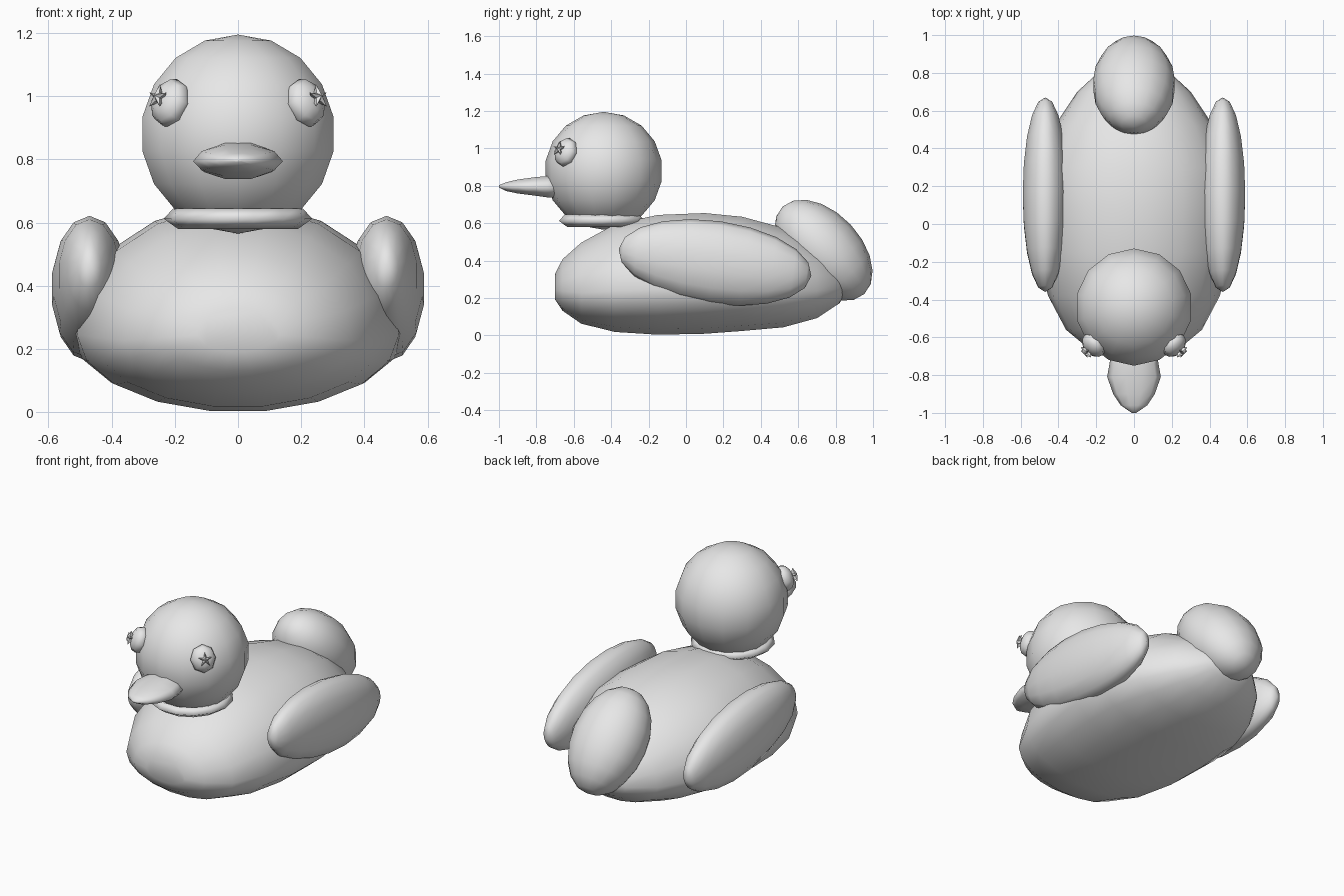
import bpy, bmesh, math
from mathutils import Vector, Matrix

cube = bpy.data.objects.get("Cube")
if cube:
    bpy.data.objects.remove(cube, do_unlink=True)

GREY = (0.8, 0.8, 0.8, 1.0)
grey = bpy.data.materials.new("plain_grey")
grey.use_nodes = True
grey.diffuse_color = GREY
grey.node_tree.nodes["Principled BSDF"].inputs["Base Color"].default_value = GREY


def finish(name, bm, smooth=True):
    """Turn a bmesh into a named, shaded object."""
    bmesh.ops.recalc_face_normals(bm, faces=bm.faces[:])
    mesh = bpy.data.meshes.new(name)
    bm.to_mesh(mesh)
    bm.free()
    mesh.materials.append(grey)
    if smooth:
        mesh.shade_smooth()
    obj = bpy.data.objects.new(name, mesh)
    bpy.context.collection.objects.link(obj)
    return obj


def ellipsoid(name, center, radii, rotation=None, segments=14, rings=10):
    """Low-poly sphere with poles along y, stretched, turned and placed."""
    bm = bmesh.new()
    bmesh.ops.create_uvsphere(bm, u_segments=segments, v_segments=rings, radius=1)
    turn = rotation or Matrix.Identity(4)
    matrix = (Matrix.Translation(center) @ turn @ Matrix.Diagonal((*radii, 1))
              @ Matrix.Rotation(math.radians(90), 4, "X"))
    bm.transform(matrix)
    return finish(name, bm)


def loft(name, sections, sides, waist):
    """Skin oval rings along y; each section is (y, half width, top, bottom)."""
    bm = bmesh.new()
    loops = []
    for y, half, top, bottom in sections:
        mid = bottom + waist * (top - bottom)
        loop = []
        for i in range(sides):
            a = math.tau * i / sides
            reach = top - mid if math.sin(a) > 0 else mid - bottom
            loop.append(bm.verts.new((half * math.cos(a), y, mid + reach * math.sin(a))))
        loops.append(loop)
    for a, b in zip(loops, loops[1:]):
        for i in range(sides):
            j = (i + 1) % sides
            bm.faces.new((a[i], a[j], b[j], b[i]))
    bm.faces.new(loops[0])
    bm.faces.new(loops[-1])
    return finish(name, bm)


# Body: broad hull, widest below the middle
loft("body", [
    (-0.70, 0.13, 0.33, 0.19),
    (-0.66, 0.24, 0.41, 0.13),
    (-0.56, 0.36, 0.50, 0.06),
    (-0.38, 0.455, 0.60, 0.015),
    (-0.15, 0.51, 0.65, 0.0),
    (0.10, 0.525, 0.66, 0.005),
    (0.30, 0.51, 0.64, 0.02),
    (0.52, 0.42, 0.58, 0.04),
    (0.70, 0.30, 0.48, 0.09),
    (0.82, 0.17, 0.38, 0.17),
    (0.86, 0.06, 0.31, 0.23)], 18, 0.38)

# Tail: upright lobe leaning down toward the back
ellipsoid("tail", (0, 0.735, 0.455), (0.22, 0.32, 0.20),
          Matrix.Rotation(math.radians(-47), 4, "X"))

# Head, with its pole upright
ellipsoid("head", (0, -0.44, 0.88), (0.315, 0.315, 0.315),
          Matrix.Rotation(math.radians(90), 4, "X"), 14, 9)

# Collar: ring with a diamond-like section
bm = bmesh.new()
rings = []
for i in range(14):
    a = math.tau * i / 14
    ring = []
    for radius, z in ((0.235, 0.612), (0.205, 0.645), (0.15, 0.62), (0.19, 0.58)):
        ring.append(bm.verts.new((radius * math.cos(a), -0.45 + radius * math.sin(a), z)))
    rings.append(ring)
for i, a in enumerate(rings):
    b = rings[(i + 1) % len(rings)]
    for k in range(4):
        m = (k + 1) % 4
        bm.faces.new((a[k], a[m], b[m], b[k]))
finish("collar", bm)

# Bill: flat wedge that narrows to a rounded tip
loft("bill", [
    (-0.68, 0.12, 0.855, 0.735),
    (-0.74, 0.13, 0.855, 0.735),
    (-0.81, 0.142, 0.848, 0.745),
    (-0.90, 0.11, 0.835, 0.757),
    (-0.96, 0.07, 0.82, 0.77),
    (-1.00, 0.012, 0.803, 0.79)], 10, 0.48)

for side, label in ((1, "left"), (-1, "right")):
    # Wings: long pods on the flanks, dipping toward the tail
    ellipsoid(label + "_wing", (side * 0.47, 0.155, 0.39), (0.122, 0.52, 0.222),
              Matrix.Rotation(math.radians(-8), 4, "X"))

    # Eyes: flattened buttons facing outward from the head
    outward = Vector((side * 0.69, -0.65, 0.32)).normalized()
    aim = outward.to_track_quat("Y", "Z").to_matrix().to_4x4()
    spot = Vector((0, -0.44, 0.88)) + outward * 0.31
    ellipsoid(label + "_eye", spot, (0.072, 0.05, 0.08), aim, 8, 6)

    # Pupils: little faceted stars standing on the eyes
    bm = bmesh.new()
    inner = bm.verts.new((0, 0.03, 0))
    outer = bm.verts.new((0, 0.075, 0))
    rim = []
    for i in range(10):
        r = 0.014 if i % 2 else 0.042
        a = math.tau * i / 10
        rim.append(bm.verts.new((r * math.sin(a), 0.062, r * math.cos(a))))
    for i in range(10):
        pair = (rim[i], rim[(i + 1) % 10])
        bm.faces.new((*pair, inner))
        bm.faces.new((*pair, outer))
    bm.transform(Matrix.Translation(spot) @ aim)
    finish(label + "_pupil", bm, smooth=False)
